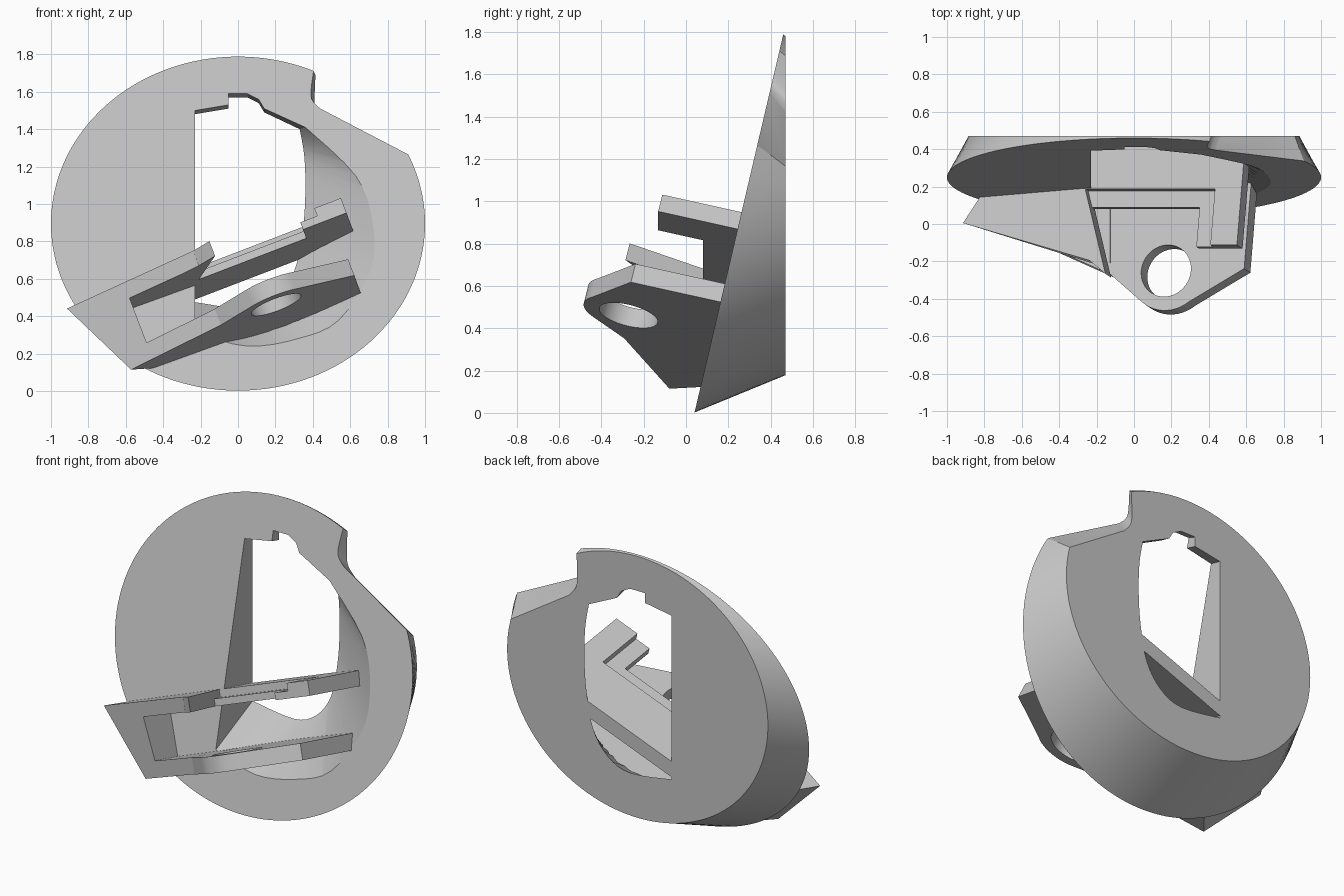
import bpy, bmesh, math
from mathutils import Vector

if "Cube" in bpy.data.objects:
    bpy.data.objects.remove(bpy.data.objects["Cube"])

grey = bpy.data.materials.new("plain grey")
grey.use_nodes = True
grey.diffuse_color = (0.55, 0.55, 0.55, 1)
grey.node_tree.nodes["Principled BSDF"].inputs["Base Color"].default_value = (0.55, 0.55, 0.55, 1)

BACK = 0.47
# Tilted frame of the bracket: U along the plates, V into the disc, W through the plates
U = Vector((0.934, 0, 0.358))
V = Vector((0.08, 0.97, -0.215)).normalized()
W = U.cross(V)


def loft(name, rings):
    """Closed solid through rings that have equal point counts."""
    bm = bmesh.new()
    loops = [[bm.verts.new(p) for p in ring] for ring in rings]
    n = len(loops[0])
    for a, b in zip(loops, loops[1:]):
        for i in range(n):
            j = (i + 1) % n
            bm.faces.new((a[i], a[j], b[j], b[i]))
    bm.faces.new(loops[0][::-1])
    bm.faces.new(loops[-1])
    bmesh.ops.recalc_face_normals(bm, faces=bm.faces)
    mesh = bpy.data.meshes.new(name)
    bm.to_mesh(mesh)
    bm.free()
    mesh.materials.append(grey)
    obj = bpy.data.objects.new(name, mesh)
    bpy.context.collection.objects.link(obj)
    return obj


def level(points, w):
    return [U * u + V * v + W * w for u, v in points]


def plate(name, points, low, high):
    return loft(name, [level(points, low), level(points, high)])


def cut(target, cutter):
    cutter.hide_render = True
    mod = target.modifiers.new("cut", "BOOLEAN")
    mod.operation = "DIFFERENCE"
    mod.solver = "EXACT"
    mod.object = cutter
    bpy.context.view_layer.objects.active = target
    bpy.ops.object.modifier_apply(modifier=mod.name)
    bpy.data.objects.remove(cutter)


def on_slope(x, z):
    """Point on the slanted front plane of the disc."""
    return Vector((x, 0.04 + 0.2346 * z, z))


def smooth(points, steps=4):
    """Open Catmull-Rom curve through 2D points."""
    p = [Vector(q) for q in points]
    p = [p[0]] + p + [p[-1]]
    out = []
    for a, b, c, d in zip(p, p[1:], p[2:], p[3:]):
        for s in range(steps):
            t = s / steps
            out.append(0.5 * (2 * b + (c - a) * t + (2 * a - 5 * b + 4 * c - d) * t * t
                              + (3 * b - a - 3 * c + d) * t ** 3))
    return out + [p[-1]]


# Flared disc with slanted front
N = 128
angles = [2 * math.pi * i / N for i in range(N)]
disc = loft("flared_disc", [
    [on_slope(math.cos(a), 0.895 + 0.893 * math.sin(a)) for a in angles],
    [(0.885 * math.cos(a), BACK, 0.98 + 0.802 * math.sin(a)) for a in angles]])

# Funnel-shaped opening with a straight left wall
back_side = smooth([(-0.23, 0.475), (0.05, 0.44), (0.2, 0.5), (0.3, 0.64),
                    (0.345, 0.85), (0.36, 1.05), (0.355, 1.25), (0.33, 1.4)])
front_side = smooth([(-0.23, 0.31), (0.05, 0.24), (0.32, 0.28), (0.54, 0.38),
                     (0.71, 0.65), (0.72, 0.9), (0.63, 1.15), (0.36, 1.41)])
top_edge = [(0.14, 1.49), (0.11, 1.54), (0.05, 1.57), (-0.05, 1.57), (-0.05, 1.51), (-0.23, 1.48)]
back = [tuple(p) for p in back_side] + top_edge
front = [tuple(p) for p in front_side] + [(x, z + 0.02) for x, z in top_edge]
cut(disc, loft("opening_cutter", [
    [(x, BACK + 0.1, z) for x, z in back],
    [(x, BACK, z) for x, z in back],
    [on_slope(x, z) for x, z in front],
    [on_slope(x, z) - Vector((0, 0.3, 0)) for x, z in front]]))

# Rounded notch in the upper left rim
notch = [on_slope(x, z) for x, z in
         smooth([(0.405, 1.72), (0.39, 1.6), (0.4, 1.55), (0.44, 1.51)], 3)
         + [(0.9, 1.27), (1.3, 1.06), (1.3, 1.95), (0.41, 1.95)]]
slant = Vector((0.35, 1, -1.2))
cut(disc, loft("notch_cutter", [[p - slant * 0.15 for p in notch],
                                [p + slant * 0.25 for p in notch]]))

# Side bracket with a slot between its two arms
LOW, LOW_TOP, HIGH, HIGH_TOP, LEDGE = 0.285, 0.38, 0.633, 0.72, 0.675
bracket = loft("side_bracket", [
    level([(-0.493, -0.148), (0.04, -0.368), (0.0, 0.1), (-0.36, 0.03)], LOW),
    level([(-0.696, -0.165), (0.045, -0.37), (-0.022, 0.1), (-0.54, 0.1)], HIGH_TOP)])
cut(bracket, plate("slot_cutter", [(-0.364, -0.8), (0.5, -0.8), (0.5, 0.5), (-0.364, 0.5)],
                   LOW_TOP, HIGH))
plate("bracket_lip", [(0.045, -0.37), (0.143, -0.444), (-0.022, 0.05), (-0.1, 0.05)], HIGH, HIGH_TOP)

# Lower plate with a rounded nose and a round hole
nose = [(0.365 + 0.215 * math.cos(math.radians(a)), -0.35 + 0.215 * math.sin(math.radians(a)))
        for a in range(-128, -50, 7)]
lower = plate("lower_plate", [(0.04, -0.368)] + nose
              + [(0.801, -0.335), (0.801, 0.3), (0.06, 0.3), (0.0, 0.1)], LOW, LOW_TOP)
cut(lower, plate("hole_cutter", [(0.355 + 0.142 * math.cos(a), -0.347 + 0.142 * math.sin(a))
                                 for a in angles[::2]], LOW - 0.1, LOW_TOP + 0.1))

# Upper L-shaped plate in two stepped layers, flush with the back
for name, corner, edge, low, high in (("upper_plate_ledge", 0.633, -0.068, HIGH, LEDGE),
                                      ("upper_plate_top", 0.73, 0.023, LEDGE, HIGH_TOP)):
    layer = plate(name, [(-0.03, edge), (corner, edge), (corner, -0.285),
                         (0.882, -0.285), (0.882, 0.6), (-0.15, 0.6)], low, high)
    square = [(-2, -2), (2, -2), (2, 3), (-2, 3)]
    cut(layer, loft("back_cutter", [[(x, y, z) for x, z in square] for y in (BACK, 2)]))

# Smooth shading with sharp edges kept
for obj in bpy.context.scene.objects:
    obj.select_set(obj.type == "MESH")
bpy.context.view_layer.objects.active = disc
bpy.ops.object.shade_smooth_by_angle(angle=math.radians(25))
